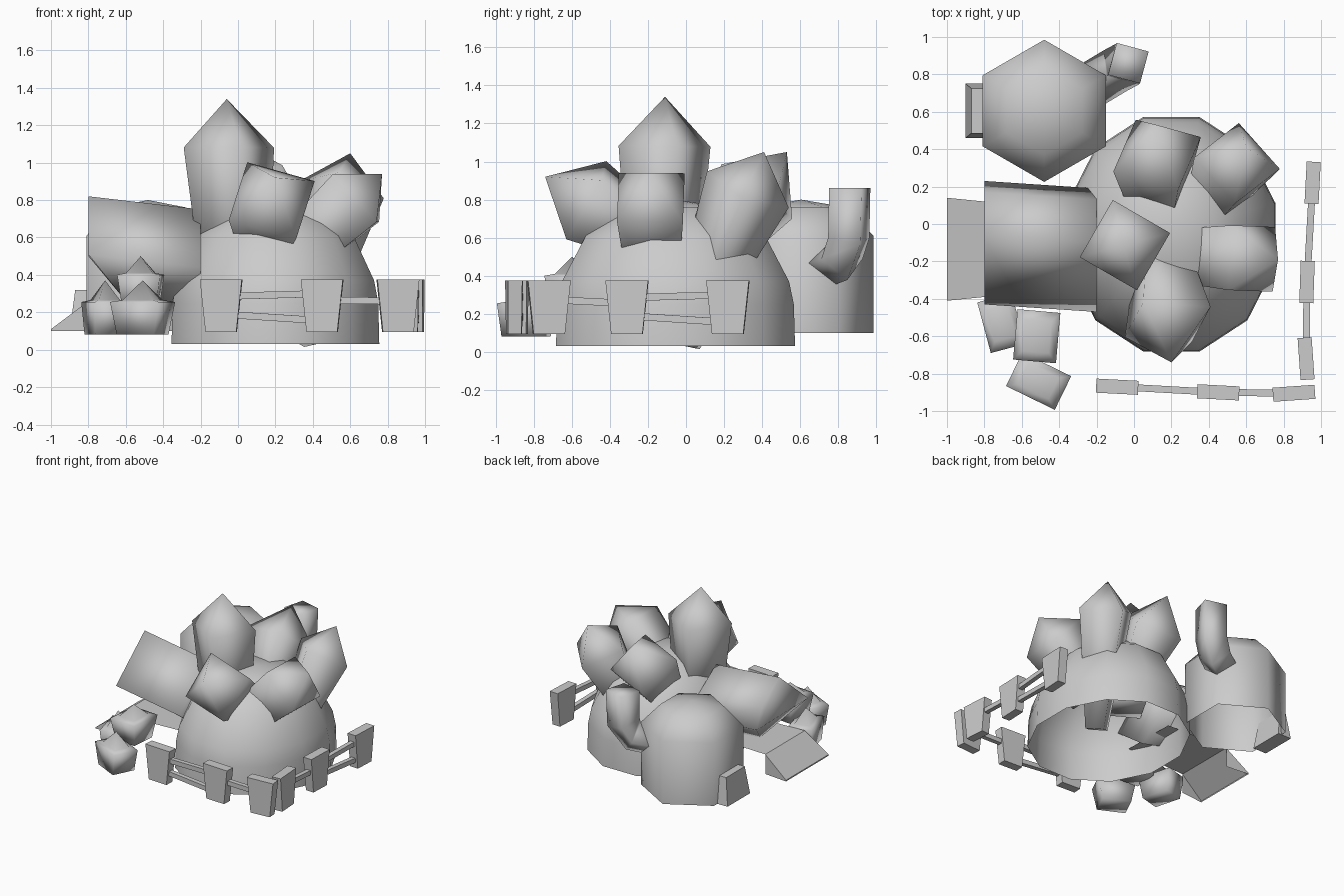
import bpy, math
from mathutils import Vector

if "Cube" in bpy.data.objects:
    bpy.data.objects.remove(bpy.data.objects["Cube"])


def mesh(name, verts, faces, smooth=False):
    me = bpy.data.meshes.new(name)
    me.from_pydata([tuple(v) for v in verts], [], faces)
    me.update()
    ob = bpy.data.objects.new(name, me)
    bpy.context.collection.objects.link(ob)
    if smooth:
        for p in me.polygons:
            p.use_smooth = True
    return ob


def skin(name, rings, cap_start=False, cap_end=False, tip=None, smooth=True):
    """Join equal-sized rings of points into a surface."""
    n = len(rings[0])
    verts = [v for r in rings for v in r]
    faces = []
    for i in range(len(rings) - 1):
        for j in range(n):
            k = (j + 1) % n
            faces.append((i * n + j, i * n + k, (i + 1) * n + k, (i + 1) * n + j))
    last = (len(rings) - 1) * n
    if cap_start:
        faces.append(tuple(reversed(range(n))))
    if tip is not None:
        verts.append(tip)
        faces += [(last + j, last + (j + 1) % n, len(verts) - 1) for j in range(n)]
    elif cap_end:
        faces.append(tuple(range(last, last + n)))
    return mesh(name, verts, faces, smooth)


def ring(c, d, r, n=4, twist=0.0):
    """Regular polygon round c, facing along d."""
    c, d = Vector(c), Vector(d).normalized()
    x = Vector((0, 0, 1)).cross(d)
    x = Vector((1, 0, 0)) if x.length < 0.15 else x.normalized()
    y = d.cross(x)
    a = [math.radians(twist) + 2 * math.pi * j / n for j in range(n)]
    return [c + x * r * math.cos(t) + y * r * math.sin(t) for t in a]


def dome(name, cx, cy, sx, sy, profile, n, top, twist):
    rings = []
    for r, z in profile:
        a = [math.radians(twist) + 2 * math.pi * j / n for j in range(n)]
        rings.append([(cx + sx * r * math.cos(t), cy + sy * r * math.sin(t), z) for t in a])
    return skin(name, rings, tip=(cx, cy, top))


def crystal(name, base, tip, twist, r=0.26, r0=0.14, point=0.26):
    base, tip = Vector(base), Vector(tip)
    d = (tip - base).normalized()
    return skin(name, [ring(base, d, r0, 4, twist), ring(tip - d * point, d, r, 4, twist)],
                cap_start=True, tip=tip)


def block(name, c, bottom, top, z0, z1, angle=0, tip=None, smooth=False):
    """Tapered box, optionally with an inset pyramid; bottom and top are (width, depth)."""
    ca, sa = math.cos(math.radians(angle)), math.sin(math.radians(angle))
    levels = [(bottom, z0), (top, z1)]
    if tip is not None:
        levels.append(((top[0] * 0.62, top[1] * 0.62), z1 + 0.01))
    rings = []
    for (w, h), z in levels:
        pts = [(-w / 2, -h / 2), (w / 2, -h / 2), (w / 2, h / 2), (-w / 2, h / 2)]
        rings.append([(c[0] + x * ca - y * sa, c[1] + x * sa + y * ca, z) for x, y in pts])
    apex = None if tip is None else (c[0], c[1], tip)
    return skin(name, rings, cap_start=True, cap_end=True, tip=apex, smooth=smooth)


# main house dome and side hut, both open below
dome("main_dome", 0.2, -0.055, 0.575, 0.65,
     [(1, 0.03), (0.99, 0.25), (0.95, 0.37), (0.75, 0.61), (0.42, 0.76)], 12, 0.8, 15)
dome("side_hut", -0.48, 0.605, 0.38, 0.38,
     [(1, 0.1), (1, 0.61), (0.62, 0.76)], 6, 0.8, 30)

# crystals growing out of the dome
crystal("crystal_top", (-0.02, -0.12, 0.42), (-0.06, -0.11, 1.34), 15, 0.25, 0.19)
crystal("crystal_front", (0.14, -0.09, 0.55), (0.2, -0.74, 0.92), 27, 0.265, 0.14, 0.25)
crystal("crystal_right", (0.25, -0.17, 0.46), (0.77, -0.19, 0.94), 45, 0.245, 0.19, 0.19)
crystal("crystal_back_right", (0.35, -0.02, 0.055), (0.6, 0.41, 1.05), 25, 0.235, 0.1, 0.22)
crystal("crystal_back", (0.13, 0.05, 0.42), (0.12, 0.53, 1.05), 25, 0.26)

# entrance: a large hollow-fronted crystal lying on edge, with a sloping doorstep below it
skin("entrance_crystal",
     [[(x + dx * k, y + dy, z + dz) for dx, y, z in
       ((0, -0.43, 0.51), (0, -0.06, 0.82), (0, 0.17, 0.66), (0, 0.23, 0.5), (0.2, -0.1, 0.26))]
      for x, k, dy, dz in ((-0.8, 1, 0.0, 0.0), (-0.2, 0, -0.04, -0.07))],
     cap_start=True, cap_end=True)
step = [(-1.0, 0.14, 0.11), (-1.0, -0.41, 0.11), (-0.8, -0.39, 0.26), (-0.8, 0.12, 0.26),
        (-0.25, 0.1, 0.26), (-0.25, -0.36, 0.26)]
mesh("doorstep", step + [(x, y, 0.1) for x, y, z in step[:2]] + [(-0.8, -0.39, 0.1), (-0.8, 0.12, 0.1)],
     [(0, 1, 2, 3), (3, 2, 5, 4), (1, 8, 2), (0, 3, 9), (0, 6, 7, 1), (1, 7, 8), (0, 9, 6)])

# bent stove pipe and hatch on the hut
path = [((-0.25, 0.73, 0.46), (0.9, 0.5, 0.05)), ((-0.1, 0.82, 0.49), (0.8, 0.45, 0.45)),
        ((-0.035, 0.855, 0.6), (0.25, 0.15, 1)), ((-0.03, 0.86, 0.86), (0, 0, 1))]
side = Vector((-0.5, 0.87, 0))
pipe = []
for c, d in path:
    c, d = Vector(c), Vector(d).normalized()
    x = (side - d * side.dot(d)).normalized()
    y = d.cross(x)
    pipe.append([c + (x * math.cos(t) + y * math.sin(t)) * 0.125
                 for t in (math.pi * 0.5 * j for j in range(4))])
skin("stove_pipe", pipe, cap_start=True, cap_end=True)
block("hut_hatch", (-0.84, 0.605), (0.12, 0.29), (0.06, 0.24), 0.1, 0.32)

# small crystals by the entrance
block("small_crystal", (-0.51, -0.84), (0.22, 0.18), (0.29, 0.2), 0.08, 0.255, -26, 0.37, True)
block("small_crystal", (-0.71, -0.53), (0.17, 0.22), (0.19, 0.28), 0.08, 0.255, 15, 0.37, True)
block("small_crystal", (-0.52, -0.6), (0.18, 0.2), (0.23, 0.27), 0.22, 0.4, -5, 0.5, True)

# fence: tapered posts joined by thin rails
front = [(-0.09, -0.87, -3), (0.45, -0.9, -3), (0.855, -0.905, 4)]
right = [(0.92, -0.72, 94), (0.925, -0.31, 88), (0.955, 0.22, 87)]
for x, y, a in front + right:
    block("fence_post", (x, y), (0.165, 0.07), (0.225, 0.075), 0.095, 0.375, a)


def rail(p, q, z0, z1):
    a, b = Vector((p[0], p[1], z0)), Vector((q[0], q[1], z1))
    skin("fence_rail", [ring(a, b - a, 0.026, 4, 45), ring(b, b - a, 0.026, 4, 45)],
         cap_start=True, cap_end=True, smooth=False)


for p, q in ((front[0], front[1]), (right[1], right[2])):
    rail(p, q, 0.285, 0.3)
    rail(p, q, 0.19, 0.155)
rail(front[1], front[2], 0.265, 0.26)
rail(right[0], right[1], 0.275, 0.255)
